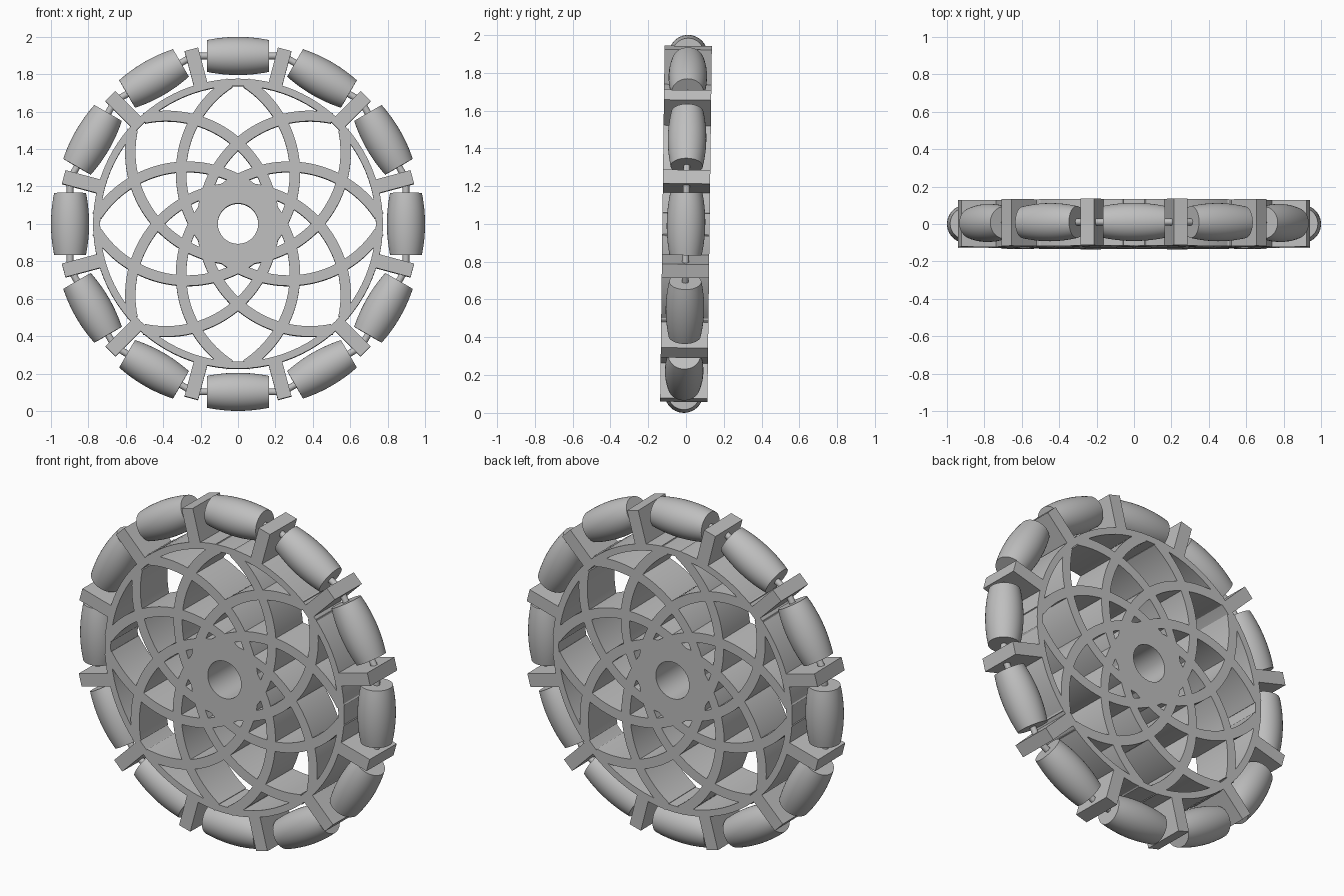
import bpy
import bmesh
from math import sin, cos, pi, radians, acos
from mathutils import Matrix

cube = bpy.data.objects.get("Cube")
if cube:
    bpy.data.objects.remove(cube)

HALF_DEPTH = 0.125
AXLE_RADIUS = 0.898
# the whole wheel leans back very slightly around its centre
WHEEL = Matrix.Translation((0, 0, 1)) @ Matrix.Rotation(-0.0125, 4, 'X')

grey = bpy.data.materials.new("plain grey")
grey.use_nodes = True
colour = (0.52, 0.52, 0.52, 1)
grey.diffuse_color = colour
grey.node_tree.nodes["Principled BSDF"].inputs["Base Color"].default_value = colour


def finish(bm, name):
    """Turn a bmesh into a smooth mesh with sharp edges kept."""
    bmesh.ops.recalc_face_normals(bm, faces=bm.faces)
    mesh = bpy.data.meshes.new(name)
    bm.to_mesh(mesh)
    bm.free()
    mesh.materials.append(grey)
    mesh.shade_smooth()
    mesh.set_sharp_from_angle(angle=radians(30))
    return mesh


def place(name, mesh, angle=0, radius=0):
    """Put a part at an angle and distance from the wheel centre."""
    obj = bpy.data.objects.new(name, mesh)
    bpy.context.collection.objects.link(obj)
    obj.matrix_world = (WHEEL @ Matrix.Rotation(angle, 4, 'Y')
                        @ Matrix.Translation((0, 0, radius)))
    return obj


def band(name, inner, outer, start=0, end=2 * pi, steps=96):
    """Flat band of rectangular section, swept around the y axis."""
    bm = bmesh.new()
    closed = end - start > 2 * pi - 0.001
    section = [(inner, -HALF_DEPTH), (outer, -HALF_DEPTH),
               (outer, HALF_DEPTH), (inner, HALF_DEPTH)]
    loops = []
    for i in range(steps if closed else steps + 1):
        a = start + (end - start) * i / steps
        loops.append([bm.verts.new((r * sin(a), y, r * cos(a))) for r, y in section])
    pairs = list(zip(loops, loops[1:]))
    if closed:
        pairs.append((loops[-1], loops[0]))
    else:
        bm.faces.new(loops[0])
        bm.faces.new(loops[-1])
    for p, q in pairs:
        for k in range(4):
            n = (k + 1) % 4
            bm.faces.new((p[k], p[n], q[n], q[k]))
    return finish(bm, name)


def lathe(name, profile, sides):
    """Solid turned around the x axis from (x, radius) points."""
    bm = bmesh.new()
    loops = [[bm.verts.new((x, r * cos(2 * pi * s / sides), r * sin(2 * pi * s / sides)))
              for s in range(sides)] for x, r in profile]
    for p, q in zip(loops, loops[1:]):
        for k in range(sides):
            n = (k + 1) % sides
            bm.faces.new((p[k], p[n], q[n], q[k]))
    bm.faces.new(loops[0])
    bm.faces.new(loops[-1])
    return finish(bm, name)


# hub with centre bore, and rim
place("hub", band("hub", 0.108, 0.203, steps=64))
place("rim", band("rim", 0.737, 0.775))

# interlaced spokes: eight large arcs, tangent to the hub and ending in the rim
arc_radius, arc_offset, arc_end, half_width = 0.576, 0.384, 0.755, 0.028
limit = acos((arc_end ** 2 - arc_radius ** 2 - arc_offset ** 2)
             / (2 * arc_radius * arc_offset))
arc = band("spoke_arc", arc_radius - half_width, arc_radius + half_width,
           limit, 2 * pi - limit, 72)
for i in range(8):
    place(f"spoke_arc_{i + 1}", arc, i * pi / 4, arc_offset)

# barrel rollers on thin axles
half_length = 0.166
barrel = [(half_length * t / 6, 0.102 - 0.017 * (t / 6) ** 2) for t in range(-6, 7)]
roller = lathe("roller", barrel, 40)
axle = lathe("roller_axle", [(-0.235, 0.018), (0.235, 0.018)], 16)

# square posts holding the axles
bm = bmesh.new()
bmesh.ops.create_cube(bm, size=1)
bmesh.ops.scale(bm, vec=(0.075, 2 * HALF_DEPTH, 0.22), verts=bm.verts)
post = finish(bm, "roller_post")

for i in range(12):
    angle = i * pi / 6
    place(f"roller_{i + 1}", roller, angle, AXLE_RADIUS)
    place(f"roller_axle_{i + 1}", axle, angle, AXLE_RADIUS)
    place(f"roller_post_{i + 1}", post, angle + pi / 12, 0.855)
